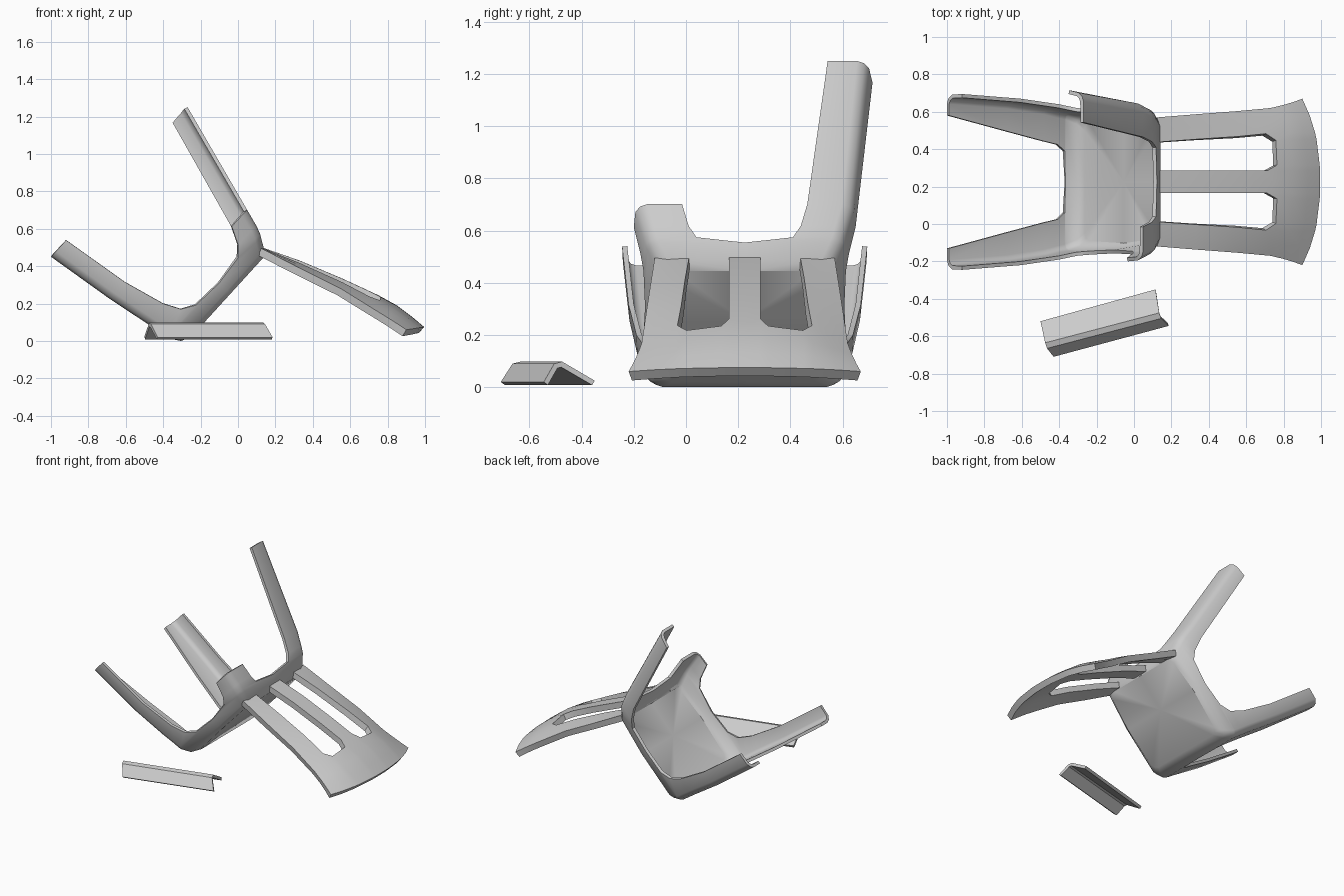
import bpy, bmesh
from mathutils import Vector

if "Cube" in bpy.data.objects:
    bpy.data.objects.remove(bpy.data.objects["Cube"])

CY = 0.225  # symmetry plane of the toppled chair


def world(u, v, d):
    """Chair frame (u backward, v sideways, d toward the feet) to world."""
    return Vector((0.674 * u - 0.739 * d, CY + v, 0.739 * u + 0.674 * d))


def finish(name, bm, inside, thickness):
    """Weld the sheet, face it away from 'inside', thicken it and smooth it."""
    bmesh.ops.remove_doubles(bm, verts=bm.verts, dist=0.001)
    bmesh.ops.recalc_face_normals(bm, faces=bm.faces)
    side = sum(f.normal.dot(f.calc_center_median() - Vector(inside)) * f.calc_area() for f in bm.faces)
    if side < 0:
        bmesh.ops.reverse_faces(bm, faces=bm.faces)
    me = bpy.data.meshes.new(name)
    bm.to_mesh(me)
    bm.free()
    ob = bpy.data.objects.new(name, me)
    bpy.context.collection.objects.link(ob)
    bpy.ops.object.select_all(action='DESELECT')
    ob.select_set(True)
    bpy.context.view_layer.objects.active = ob
    mod = ob.modifiers.new("thickness", 'SOLIDIFY')
    mod.thickness = thickness
    mod.offset = -1
    mod.use_even_offset = True
    bpy.ops.object.modifier_apply(modifier=mod.name)
    bpy.ops.object.shade_smooth_by_angle(angle=0.6)
    return ob


def loft(bm, rows, skip=lambda r, c: False):
    vs = [[bm.verts.new(p) for p in row] for row in rows]
    for r in range(len(vs) - 1):
        for c in range(len(vs[0]) - 1):
            if not skip(r, c):
                bm.faces.new((vs[r][c], vs[r][c + 1], vs[r + 1][c + 1], vs[r + 1][c]))
    return vs


# Rows per corner: depth, end-wall u, outer half width, inner leg edge, side edge u, seam half width
MID = 0.16
FRONT = [(.200, -.155, .325, 0, MID, .335), (.225, -.205, .362, 0, MID, .365),
         (.283, -.240, .385, 0, MID, .382), (.295, -.242, .388, .165, -.01, .388),
         (.340, -.248, .395, .200, -.08, .395), (.430, -.260, .415, .218, -.122, .415),
         (.660, -.296, .445, .270, -.175, .445), (1.042, -.341, .470, .355, -.221, .470)]
REAR = [(.200, .420, .315, 0, MID, .335), (.225, .455, .345, 0, MID, .365),
        (.283, .492, .375, 0, MID, .382), (.300, .504, .385, .185, .33, .388),
        (.345, .522, .397, .215, .38, .400), (.437, .551, .422, .240, .43, .425),
        (1.042, .742, .480, .318, .629, .490)]


def corner(bm, table, sign, inward):
    """A quarter of the seat shell with its angle-section leg."""
    rows = []
    for d, u, yo, yin, us, seam in table:
        rows.append([world(u, sign * yin, d),
                     world(u, sign * (yo - .05), d),
                     world(u + inward * .012, sign * (yo - .022), d),
                     world(u + inward * .04, sign * (yo - .003), d),
                     world(us, sign * seam, d)])
    top = loft(bm, rows)[0]
    bm.faces.new(top + [bm.verts.new(world(MID, 0, .2))])


# Seat with apron, three whole legs and one snapped rear leg
bm = bmesh.new()
for s in (1, -1):
    corner(bm, FRONT, s, 1)
    corner(bm, REAR if s > 0 else REAR[:-1], s, -1)
finish("seat_and_legs", bm, world(MID, 0, .8), 0.02)

# Backrest centre line and side line: x edge, z edge, x centre, z centre
SPINE = [(.125, .495, .13, .50), (.33, .39, .33, .43), (.55, .28, .56, .333),
         (.73, .168, .75, .245), (.80, .125, .85, .19), (.855, .09, .93, .13), (.90, .06, .995, .075)]


def spine(t, v, half):
    i = min(int(t), len(SPINE) - 2)
    a, b = SPINE[i], SPINE[i + 1]
    xe, ze, xc, zc = (p + (q - p) * (t - i) for p, q in zip(a, b))
    k = 1 - abs(v / half) ** 2.4
    return Vector((xe + (xc - xe) * k, CY + v, ze + (zc - ze) * k))


# Backrest with two round-ended slots
bm = bmesh.new()
for s in (1, -1):
    rows = []
    for t in range(len(SPINE)):
        f = t / (len(SPINE) - 1)
        half = .345 + .1 * f
        slot = .213 + .05 * min(1, f * 1.8)
        cols = [0, .06, .09, slot - .035, slot, (slot + half) / 2, half]
        row = []
        for c, v in enumerate(cols):
            shift = -.2 if t == 3 and c in (1, 4) else (.15 if t == 3 and c in (2, 3) else 0)
            row.append(spine(t + shift, s * v, half))
        rows.append(row)
    loft(bm, rows, lambda r, c: r < 3 and 1 <= c <= 3)
finish("backrest", bm, (.3, CY, -.6), 0.042)

# Snapped-off rear leg lying on the floor
bm = bmesh.new()
loft(bm, [[Vector(p) for p in end] for end in (
    [(-.50, -.52, .025), (-.475, -.635, .098), (-.465, -.665, .09), (-.43, -.71, .02)],
    [(.115, -.35, .025), (.135, -.475, .098), (.145, -.505, .09), (.185, -.545, .02)])])
finish("broken_leg", bm, (-.16, -.52, -.2), 0.02)
